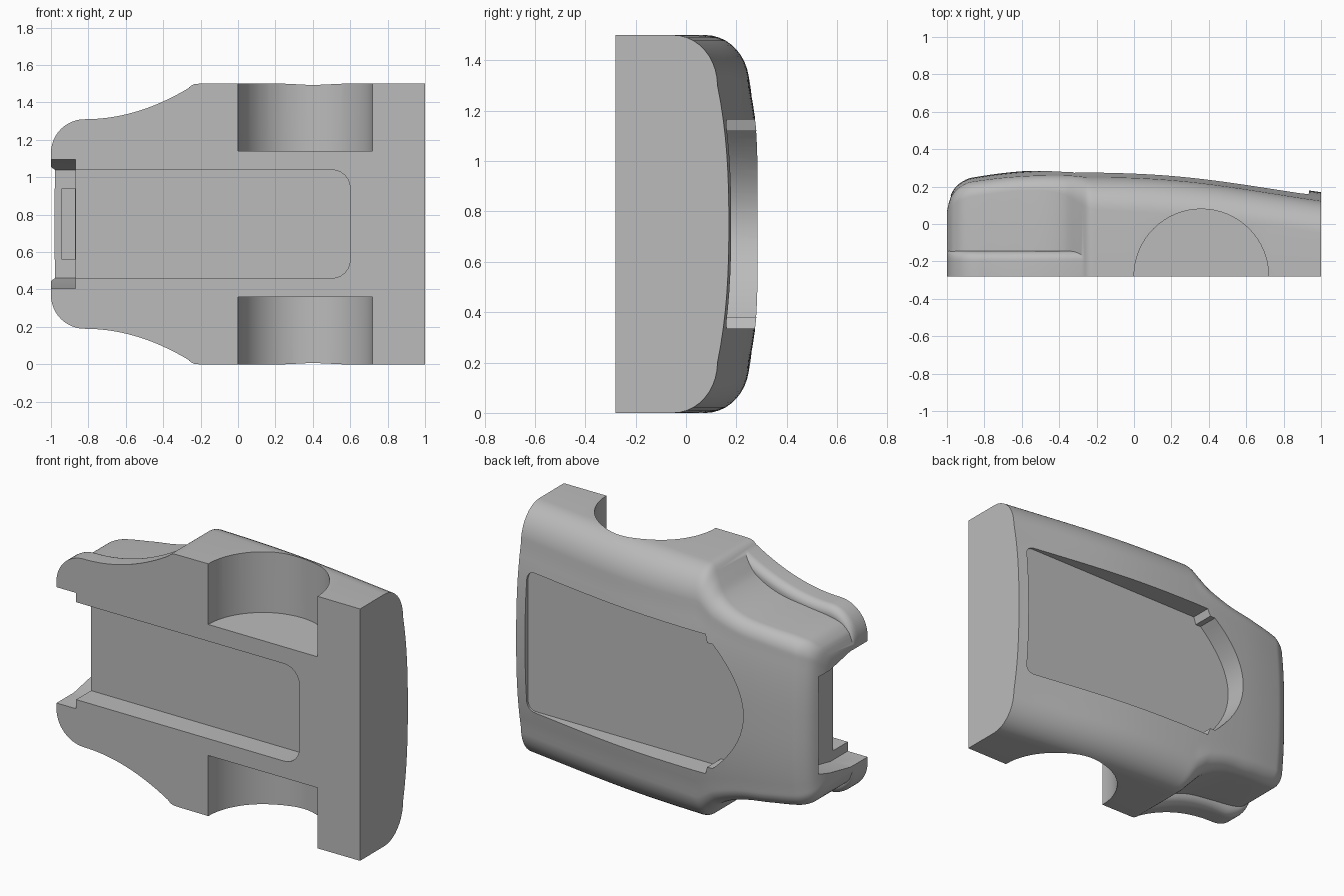
import bpy, bmesh, math

if "Cube" in bpy.data.objects:
    bpy.data.objects.remove(bpy.data.objects["Cube"], do_unlink=True)

MID = 0.75    # height of the symmetry plane
BASE = -0.28  # flat underside plane

grey = bpy.data.materials.new("plain_grey")
grey.use_nodes = True
grey.diffuse_color = (0.5, 0.5, 0.5, 1)
grey.node_tree.nodes["Principled BSDF"].inputs["Base Color"].default_value = (0.5, 0.5, 0.5, 1)


def make(name, bm):
    bmesh.ops.recalc_face_normals(bm, faces=bm.faces)
    mesh = bpy.data.meshes.new(name)
    bm.to_mesh(mesh)
    bm.free()
    mesh.materials.append(grey)
    obj = bpy.data.objects.new(name, mesh)
    bpy.context.collection.objects.link(obj)
    return obj


def skin(name, rings):
    """Closed solid through a list of equal point rings."""
    bm = bmesh.new()
    loops = [[bm.verts.new(p) for p in ring] for ring in rings]
    n = len(loops[0])
    for a, b in zip(loops, loops[1:]):
        for i in range(n):
            j = (i + 1) % n
            bm.faces.new((a[i], a[j], b[j], b[i]))
    bm.faces.new(loops[0])
    bm.faces.new(loops[-1])
    return make(name, bm)


def curve(pts):
    """Smooth interpolating function through sorted points."""
    def slope(i):
        a, b = pts[max(i - 1, 0)], pts[min(i + 1, len(pts) - 1)]
        return (b[1] - a[1]) / (b[0] - a[0])

    def f(x):
        i = 0
        while i < len(pts) - 2 and x > pts[i + 1][0]:
            i += 1
        (x0, y0), (x1, y1) = pts[i], pts[i + 1]
        d = x1 - x0
        t = min(max((x - x0) / d, 0), 1)
        s = t * t * (3 - 2 * t)
        return (y0 + (y1 - y0) * s + d * slope(i) * t * (1 - t) ** 2
                - d * slope(i + 1) * t * t * (1 - t))
    return f


def section(x, w, top, r, ry, crown, floor):
    """Crowned cross-section with rounded shoulders, at one x."""
    def drop(h):
        return crown * (h / 0.55) ** 2.5
    half = [(w, floor)]
    yc = top - drop(w - r) - ry
    for k in range(11):
        a = math.pi / 2 * (1 - k / 10)
        half.append((w - r + r * math.sin(a), yc + ry * math.cos(a)))
    for k in range(1, 9):
        h = (w - r) * (1 - k / 8)
        half.append((h, top - drop(h)))
    full = half + [(-h, y) for h, y in reversed(half[:-1])]
    return [(x, y, MID + h) for h, y in full]


def spread(a, b, n):
    return [a + (b - a) * i / n for i in range(n)]


# main shell: crowned top, scooped in near the nose
top = curve([(-1, .08), (-.985, .14), (-.96, .19), (-.92, .225), (-.87, .247),
             (-.6, .282), (-.2, .297), (.3, .27), (1, .17)])
width = curve([(-1, .37), (-.97, .44), (-.9, .49), (-.7, .52), (-.55, .54), (-.45, .57),
               (-.36, .62), (-.3, .685), (-.25, .74), (-.2, .75), (1, .75)])
shoulder = curve([(-1, .06), (-.9, .09), (-.6, .09), (-.4, .11), (-.2, .2), (1, .2)])
stations = spread(-.999, -.86, 16) + spread(-.86, -.45, 14) + spread(-.45, -.18, 20)
stations += spread(-.18, 1, 24) + [1]
shell = skin("car_shell", [
    section(x, width(x), top(x), shoulder(x), shoulder(x) * .875, .045, -.34)
    for x in stations])


# low lip that follows the flared lower outline below the scoops
def flare(x):
    if x < -.82:
        return .38 + .18 * math.sqrt(max(0, 1 - ((x + .82) / .18) ** 2))
    return .56 + .175 * ((x + .82) / .57) ** 2


lip_x = [-.82 - .18 * math.cos(math.pi / 2 * i / 12) for i in range(12)]
lip_x += spread(-.82, -.25, 18) + [-.25]
lip = skin("lower_lip", [section(x, flare(x), -.145, .05, .05, 0, -.36) for x in lip_x])


def plate(name, outline, y0, y1):
    """Prism with an (x, height from middle) outline, from y0 to y1."""
    return skin(name, [[(x, y, MID + h) for x, h in outline] for y in (y0, y1)])


def box(name, x0, x1, half, y0, y1):
    return plate(name, [(x0, -half), (x1, -half), (x1, half), (x0, half)], y0, y1)


def rounded_end(x, half, r):
    """Corner arcs of the +x end of a pocket, bottom to top."""
    steps = [math.pi / 2 * k / 6 for k in range(7)]
    low = [(x - r + r * math.sin(a), -half + r - r * math.cos(a)) for a in steps]
    return low + [(px, -h) for px, h in reversed(low)]


def boolean(target, tool, op):
    mod = target.modifiers.new(op.lower(), "BOOLEAN")
    mod.operation = op
    mod.solver = "EXACT"
    mod.object = tool
    bpy.context.view_layer.objects.active = target
    bpy.ops.object.modifier_apply(modifier=mod.name)
    bpy.data.objects.remove(tool, do_unlink=True)


boolean(shell, lip, "UNION")
cutters = [box("underside_trim", -2, 2, 2, -1, BASE)]

# wheel arches on both sides
for side in (-1, 1):
    rings = []
    for h in (.39, .9):
        rings.append([(.36 + .36 * math.cos(a), BASE + .36 * math.sin(a), MID + side * h)
                      for a in (math.tau * k / 64 for k in range(64))])
    cutters.append(skin("wheel_arch", rings))

# shallow pocket in the underside, open towards the nose
cutters.append(plate("underside_pocket",
                     rounded_end(.6, .29, .1) + [(-1.2, .29), (-1.2, -.29)], -.5, -.14))

# flared notch under the nose, with a small deeper slot
notch = [(-.345, -.5), (.345, -.5), (.345, -.12), (.29, .15), (-.29, .15), (-.345, -.12)]
cutters.append(skin("nose_notch", [[(x, y, MID + h) for h, y in notch] for x in (-1.3, -.87)]))
cutters.append(box("nose_slot", -.94, -.872, .19, .1, .175))

# large recessed panel on the crowned side with a bowed front end
bow = [(-.37 - .206 * (1 - (h / .37) ** 2), h) for h in (.37 - .74 * k / 24 for k in range(25))]
panel = rounded_end(.935, .415, .05) + [(-.32, .415), (-.335, .37)]
panel += bow + [(-.335, -.37), (-.32, -.415)]
cutters.append(plate("panel_recess", panel, .15, .6))

for tool in cutters:
    boolean(shell, tool, "DIFFERENCE")

# smooth shading with crisp cut edges
bpy.ops.object.select_all(action="DESELECT")
shell.select_set(True)
bpy.context.view_layer.objects.active = shell
bpy.ops.object.shade_smooth_by_angle(angle=math.radians(32))
